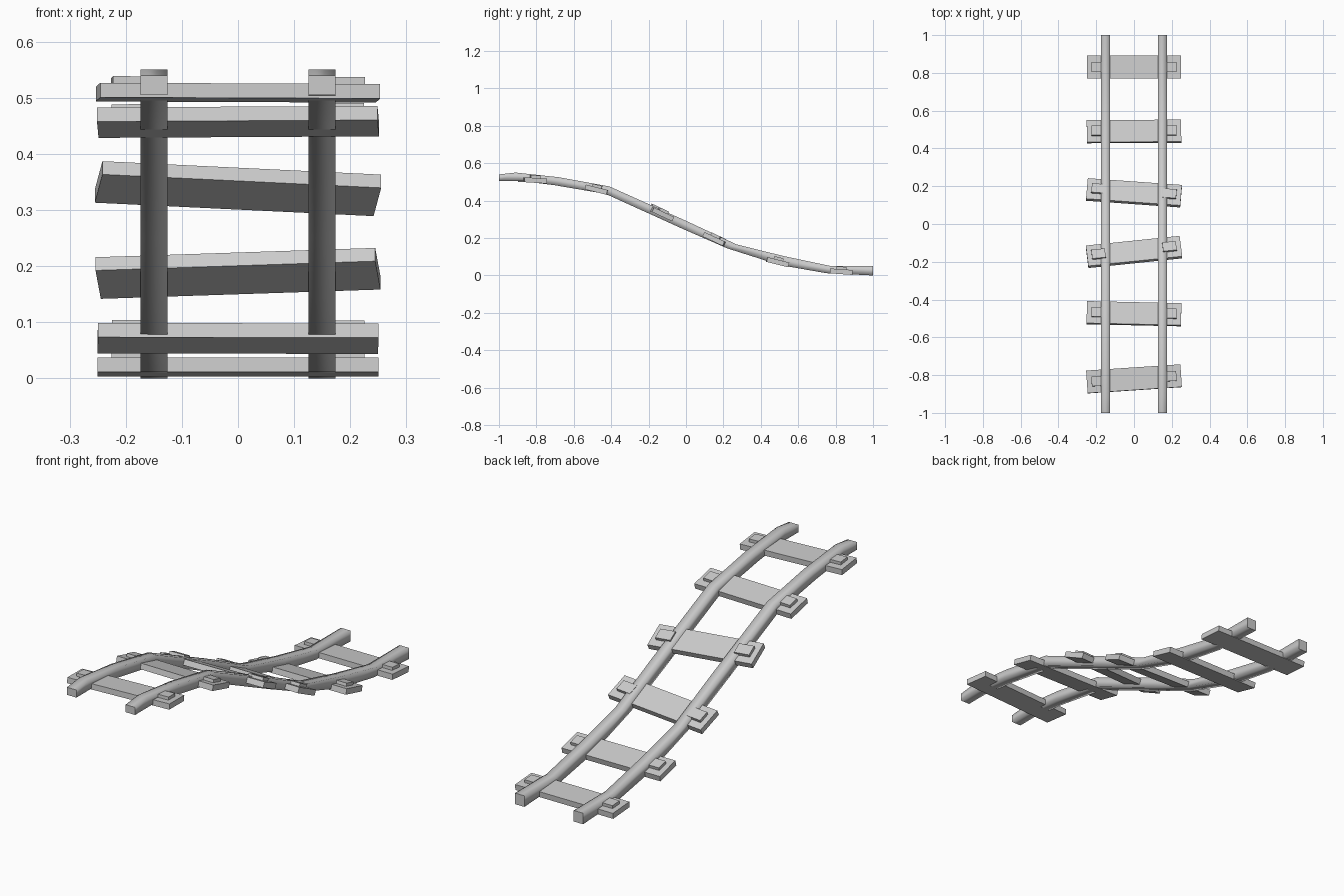
import bpy, bmesh
from math import radians
from mathutils import Matrix, Vector

if "Cube" in bpy.data.objects:
    bpy.data.objects.remove(bpy.data.objects["Cube"])

# Rail side profile: (y top, z top, y bottom, z bottom)
PROFILE = [
    (-1.00, 0.540, -1.00, 0.505), (-0.91, 0.550, -0.88, 0.505),
    (-0.68, 0.525, -0.70, 0.482), (-0.41, 0.476, -0.43, 0.436),
    (0.00, 0.292, -0.02, 0.250), (0.27, 0.166, 0.22, 0.145),
    (0.52, 0.104, 0.50, 0.056), (0.77, 0.051, 0.75, 0.012),
    (1.00, 0.051, 1.00, 0.000),
]

# Sleepers: (y, z, pitch down towards the back, yaw) in degrees
SLEEPERS = [
    (-0.82, 0.509, 3.5, 3.8), (-0.475, 0.457, 14, -1.3),
    (-0.148, 0.338, 25, 6.5), (0.165, 0.187, 25, -4.5),
    (0.49, 0.071, 14, 0.3), (0.83, 0.020, 4, 0),
]


def finish(bm, name):
    bmesh.ops.recalc_face_normals(bm, faces=bm.faces)
    mesh = bpy.data.meshes.new(name)
    bm.to_mesh(mesh)
    bm.free()
    obj = bpy.data.objects.new(name, mesh)
    bpy.context.collection.objects.link(obj)
    return obj


def rail(name, x, half=0.024):
    # Square section swept along the profile, softly shaded with flat ends
    bm = bmesh.new()
    rings = []
    for yt, zt, yb, zb in PROFILE:
        pts = [(x - half, yb, zb), (x + half, yb, zb),
               (x + half, yt, zt), (x - half, yt, zt)]
        rings.append([bm.verts.new(p) for p in pts])
    for a, b in zip(rings, rings[1:]):
        for i in range(4):
            j = (i + 1) % 4
            bm.faces.new((a[i], a[j], b[j], b[i])).smooth = True
    bm.faces.new(rings[0])
    bm.faces.new(rings[-1])
    return finish(bm, name)


def box(name, size, centre, placement):
    bm = bmesh.new()
    local = Matrix.Translation(centre) @ Matrix.Diagonal((*size, 1))
    bmesh.ops.create_cube(bm, size=1, matrix=placement @ local)
    return finish(bm, name)


# Two rails
rail("left_rail", -0.15)
rail("right_rail", 0.15)

# Tilted sleepers, each with a fixing plate outside either rail
for n, (y, z, pitch, yaw) in enumerate(SLEEPERS, 1):
    place = (Matrix.Translation((0, y, z))
             @ Matrix.Rotation(radians(-pitch), 4, 'X')
             @ Matrix.Rotation(radians(yaw), 4, 'Z'))
    box(f"sleeper_{n}", (0.50, 0.12, 0.026), Vector((0, 0, 0)), place)
    for side, label in ((-1, "left"), (1, "right")):
        box(f"{label}_fixing_plate_{n}", (0.072, 0.052, 0.018),
            Vector((side * 0.189, 0, 0.018)), place)
